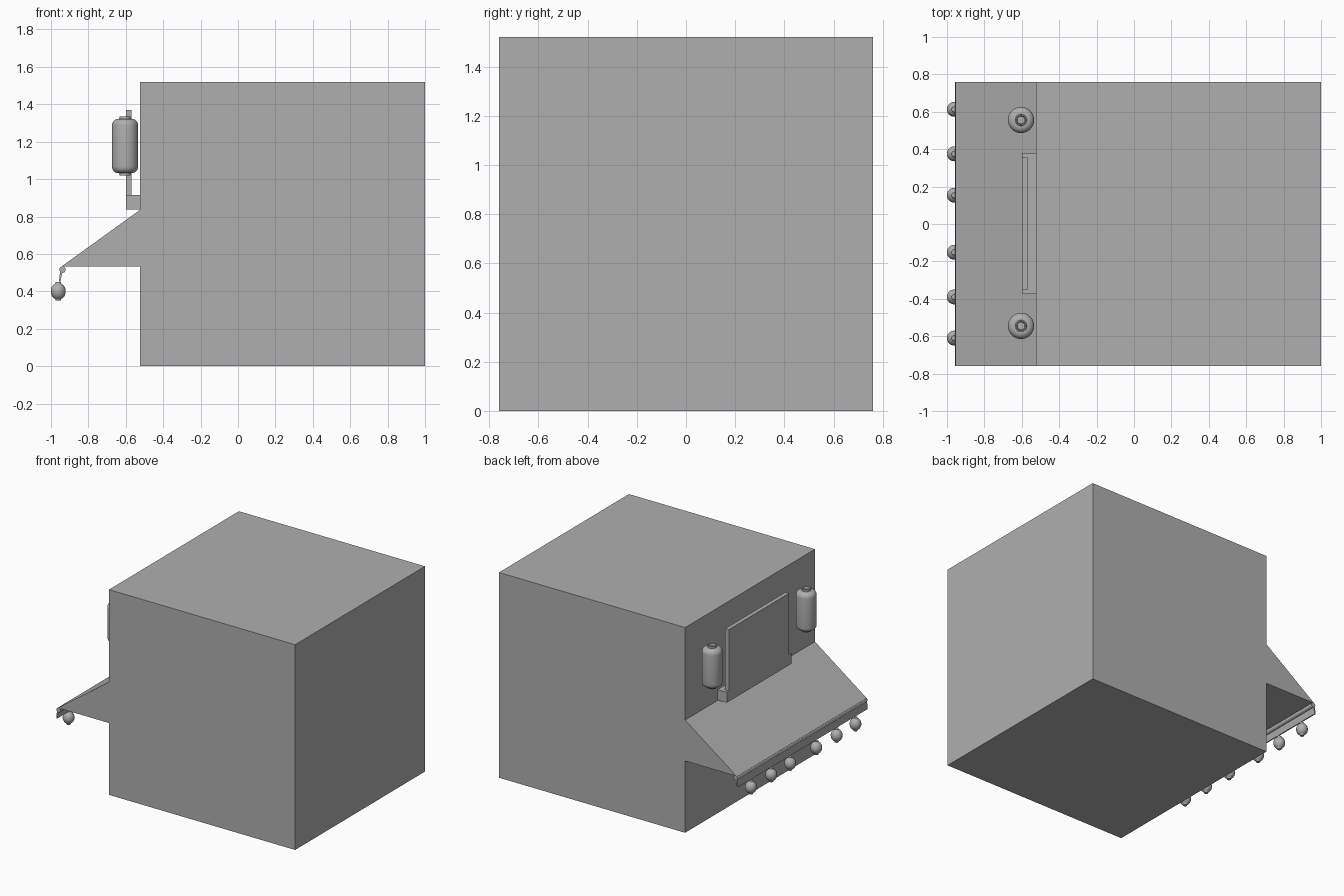
import bpy, bmesh
from math import cos, sin, pi

if "Cube" in bpy.data.objects:
    bpy.data.objects.remove(bpy.data.objects["Cube"])

# One darker grey for every part
grey = bpy.data.materials.new("dark_grey")
grey.diffuse_color = (0.43, 0.43, 0.43, 1)
grey.use_nodes = True
grey.node_tree.nodes["Principled BSDF"].inputs["Base Color"].default_value = grey.diffuse_color


def make_object(name, bm, smooth=False):
    bmesh.ops.recalc_face_normals(bm, faces=bm.faces[:])
    mesh = bpy.data.meshes.new(name)
    bm.to_mesh(mesh)
    bm.free()
    mesh.materials.append(grey)
    ob = bpy.data.objects.new(name, mesh)
    bpy.context.collection.objects.link(ob)
    if smooth:
        bpy.ops.object.select_all(action='DESELECT')
        ob.select_set(True)
        bpy.context.view_layer.objects.active = ob
        bpy.ops.object.shade_smooth_by_angle(angle=0.7)
    return ob


def prism(name, profile, y0, y1, smooth=False):
    """Extrude an x-z profile along y."""
    bm = bmesh.new()
    face = bm.faces.new([bm.verts.new((x, y0, z)) for x, z in profile])
    out = bmesh.ops.extrude_face_region(bm, geom=[face])
    verts = [g for g in out['geom'] if isinstance(g, bmesh.types.BMVert)]
    bmesh.ops.translate(bm, verts=verts, vec=(0, y1 - y0, 0))
    return make_object(name, bm, smooth)


def box(name, x0, x1, y0, y1, z0, z1):
    return prism(name, [(x0, z0), (x1, z0), (x1, z1), (x0, z1)], y0, y1)


def lathe(name, profile, location, steps=32):
    """Spin an r-z profile around the z axis."""
    bm = bmesh.new()
    verts = [bm.verts.new((r, 0, z)) for r, z in profile]
    edges = [bm.edges.new(p) for p in zip(verts, verts[1:])]
    bmesh.ops.spin(bm, geom=verts + edges, cent=(0, 0, 0), axis=(0, 0, 1),
                   angle=2 * pi, steps=steps)
    bmesh.ops.remove_doubles(bm, verts=bm.verts[:], dist=1e-5)
    ob = make_object(name, bm, True)
    ob.location = location
    return ob


W = 0.76      # half width of the building
WALL = -0.525  # x of the shop front

# Main building block
box("building", WALL, 1.0, -W, W, 0, 1.52)

# Sloping awning, with its edge roll and hanging valance
prism("awning", [(WALL, 0.835), (-0.945, 0.532), (WALL, 0.532)], -W, W)
prism("awning_roll", [(-0.938 + 0.017 * cos(i * pi / 8), 0.516 + 0.017 * sin(i * pi / 8))
                      for i in range(16)], -W, W, True)
prism("valance", [(-0.949, 0.53), (-0.938, 0.512), (-0.949, 0.452), (-0.957, 0.452)], -W, W)

# Sign board standing on a ledge
box("sign_ledge", -0.6, WALL, -0.375, 0.38, 0.838, 0.915)
box("sign_board", -0.6, -0.57, -0.35, 0.355, 0.915, 1.37)

# Lanterns: rounded cylinders with a ring at each end
R, H, C = 0.07, 0.145, 0.035
arc = [(R - C + C * sin(i * pi / 12), H - C + C * cos(i * pi / 12)) for i in range(7)]
half = [(0, H - 0.002), (0.02, H - 0.002), (0.024, H + 0.014), (0.03, H + 0.012), (0.031, H)] + arc
lantern = half + [(r, -z) for r, z in reversed(half)]
for i, y in enumerate((0.556, -0.545)):
    lathe(f"lantern_{i + 1}", lantern, (-0.604, y, 1.177), 48)

# Small hanging lights along the awning edge
bulb = [(0, -0.05), (0.014, -0.05), (0.014, -0.045)]
bulb += [(0.04 * cos(a), 0.045 * sin(a)) for a in [(-66 + i * 12) * pi / 180 for i in range(12)]]
bulb += [(0.014, 0.045), (0.014, 0.05), (0, 0.05)]
for i, y in enumerate((0.613, 0.375, 0.154, -0.151, -0.39, -0.61)):
    lathe(f"hanging_light_{i + 1}", bulb, (-0.961, y, 0.4), 24)
